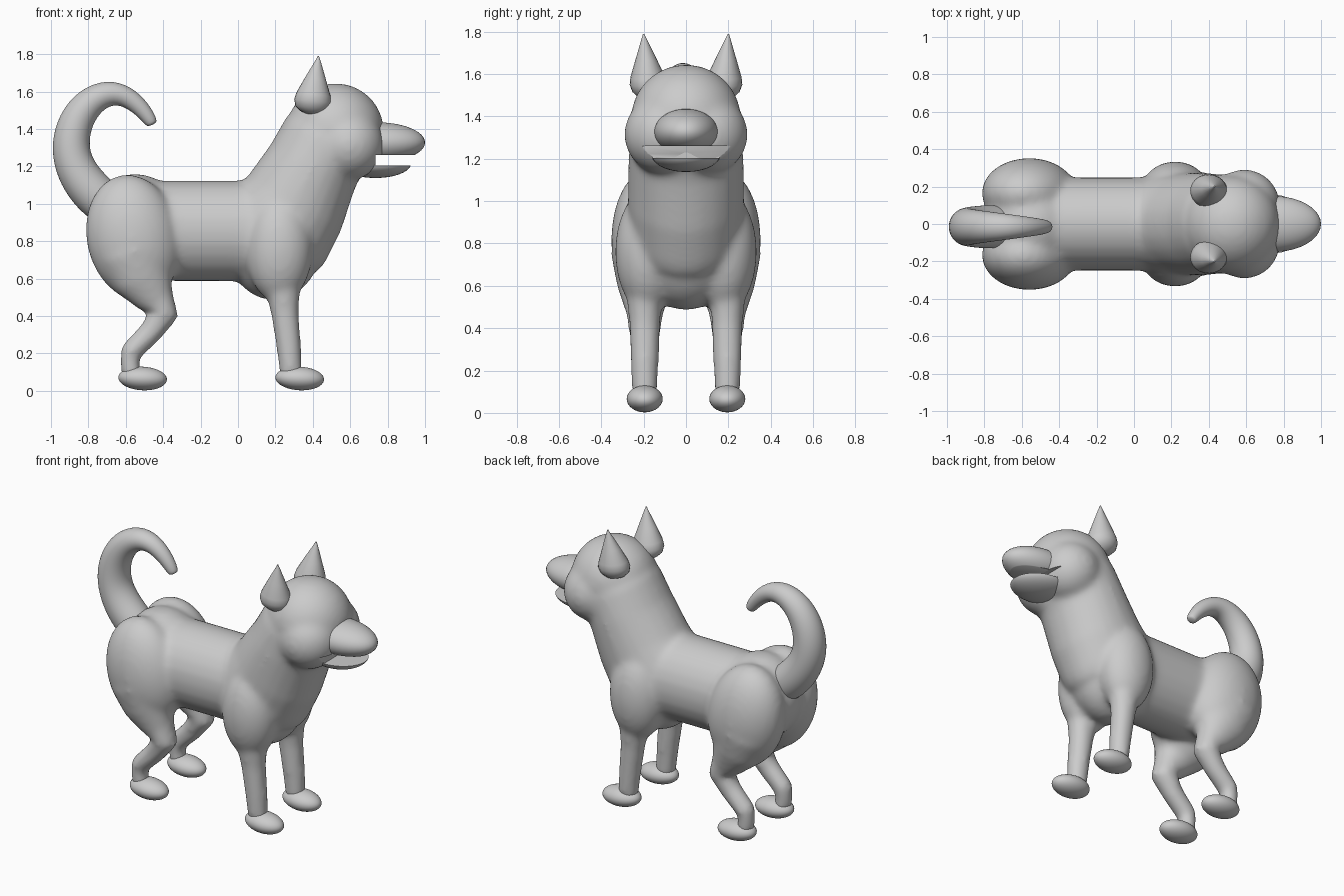
import bpy, bmesh, math
from mathutils import Matrix, Vector

if "Cube" in bpy.data.objects:
    bpy.data.objects.remove(bpy.data.objects["Cube"])


def ellipsoid(bm, c, r, tilt=0):
    m = (Matrix.Translation(c) @ Matrix.Rotation(math.radians(tilt), 4, 'Y')
         @ Matrix.Diagonal((*r, 1)))
    bmesh.ops.create_uvsphere(bm, u_segments=40, v_segments=24, radius=1, matrix=m)


def tube(bm, pts, y=0, n=24):
    """Loft through (x, z, in-plane radius, y radius) stations lying in a plane of constant y."""
    rings = []
    for i, (x, z, r, ry) in enumerate(pts):
        a, b = pts[max(i - 1, 0)], pts[min(i + 1, len(pts) - 1)]
        t = Vector((b[0] - a[0], 0, b[1] - a[1])).normalized()
        side = Vector((t.z, 0, -t.x))
        rings.append([bm.verts.new(Vector((x, y, z)) + side * r * math.cos(k * math.tau / n)
                      + Vector((0, ry, 0)) * math.sin(k * math.tau / n)) for k in range(n)])
    for p, q in zip(rings, rings[1:]):
        for k in range(n):
            bm.faces.new((p[k], p[(k + 1) % n], q[(k + 1) % n], q[k]))
    bm.faces.new(rings[0][::-1])
    bm.faces.new(rings[-1])


def finish(name, bm):
    bmesh.ops.recalc_face_normals(bm, faces=bm.faces)
    me = bpy.data.meshes.new(name)
    bm.to_mesh(me)
    bm.free()
    ob = bpy.data.objects.new(name, me)
    bpy.context.collection.objects.link(ob)
    return ob


def bake(ob, angle=40):
    """Apply modifiers and shade smooth."""
    dg = bpy.context.evaluated_depsgraph_get()
    me = bpy.data.meshes.new_from_object(ob.evaluated_get(dg))
    ob.modifiers.clear()
    ob.data = me
    bpy.ops.object.select_all(action='DESELECT')
    ob.select_set(True)
    bpy.context.view_layer.objects.active = ob
    bpy.ops.object.shade_smooth_by_angle(angle=math.radians(angle))


# mouth slot cutter
bm = bmesh.new()
bmesh.ops.create_cube(bm, size=1, matrix=Matrix.Translation((0.935, 0, 1.232))
                      @ Matrix.Diagonal((0.4, 0.8, 0.056, 1)))
slot = finish("mouth_cutter", bm)
slot.hide_render = True
slot.hide_set(True)


def cut_mouth(ob):
    m = ob.modifiers.new("mouth", 'BOOLEAN')
    m.object, m.operation, m.solver = slot, 'DIFFERENCE', 'EXACT'


# body: barrel, rump, chest, neck, head and limbs fused together
bm = bmesh.new()
tube(bm, [(-0.6, 0.87, 0.25, 0.24), (-0.35, 0.855, 0.27, 0.25),
          (0.0, 0.855, 0.27, 0.25), (0.25, 0.84, 0.28, 0.26)])
ellipsoid(bm, (-0.55, 0, 0.89), (0.26, 0.25, 0.27))
ellipsoid(bm, (0.19, 0, 0.8), (0.26, 0.25, 0.315))
tube(bm, [(0.17, 0.80, 0.31, 0.26), (0.21, 0.87, 0.315, 0.275), (0.30, 1.0, 0.29, 0.275),
          (0.40, 1.2, 0.255, 0.272), (0.48, 1.35, 0.25, 0.262)])
ellipsoid(bm, (0.52, 0, 1.39), (0.26, 0.26, 0.255))
for s in (-1, 1):
    ellipsoid(bm, (0.59, 0.1 * s, 1.315), (0.19, 0.192, 0.19))
    ellipsoid(bm, (0.22, 0.18 * s, 0.76), (0.18, 0.155, 0.29))
    ellipsoid(bm, (-0.56, 0.165 * s, 0.82), (0.25, 0.188, 0.34), -12)
    tube(bm, [(-0.56, 0.75, 0.21, 0.16), (-0.51, 0.6, 0.165, 0.13), (-0.435, 0.48, 0.1, 0.09),
              (-0.395, 0.41, 0.08, 0.08), (-0.47, 0.31, 0.065, 0.065), (-0.575, 0.205, 0.06, 0.062),
              (-0.578, 0.15, 0.052, 0.055), (-0.57, 0.07, 0.052, 0.055)], 0.195 * s)
    tube(bm, [(0.22, 0.7, 0.15, 0.13), (0.24, 0.54, 0.095, 0.085), (0.25, 0.42, 0.075, 0.074),
              (0.27, 0.25, 0.068, 0.068), (0.285, 0.07, 0.06, 0.06)], 0.195 * s)
body = finish("body", bm)
m = body.modifiers.new("fuse", 'REMESH')
m.mode, m.voxel_size = 'VOXEL', 0.016
m = body.modifiers.new("blend", 'SMOOTH')
m.factor, m.iterations = 0.5, 20
cut_mouth(body)
bake(body)

# muzzle and lower jaw
for name, c, r in (("muzzle", (0.74, 0, 1.328), (0.26, 0.15, 0.108)),
                   ("lower_jaw", (0.735, 0, 1.215), (0.19, 0.16, 0.077))):
    bm = bmesh.new()
    ellipsoid(bm, c, r)
    ob = finish(name, bm)
    cut_mouth(ob)
    bake(ob)

# feet
for s, side in ((-1, "right"), (1, "left")):
    for x, name in ((0.33, "front"), (-0.51, "hind")):
        bm = bmesh.new()
        ellipsoid(bm, (x, 0.195 * s, 0.066), (0.13, 0.085, 0.063), 3)
        bake(finish(f"{name}_{side}_foot", bm))
    # pointed ears with rounded bases
    bm = bmesh.new()
    tube(bm, [(0.393, 1.478, 0.03, 0.03), (0.395, 1.49, 0.062, 0.055), (0.397, 1.515, 0.09, 0.08),
              (0.4, 1.55, 0.1, 0.09), (0.404, 1.585, 0.092, 0.083), (0.415, 1.67, 0.056, 0.05),
              (0.428, 1.765, 0.014, 0.013), (0.43, 1.79, 0.003, 0.003)])
    for v in bm.verts:  # lean slightly outward
        v.co.y += s * (0.17 + 0.1 * (v.co.z - 1.49))
    ear = finish(side + "_ear", bm)
    bake(ear, 60)

# curled tail
bm = bmesh.new()
path = [(-0.68, 0.97, 0.10), (-0.73, 1.015, 0.118), (-0.82, 1.105, 0.115), (-0.88, 1.21, 0.107),
        (-0.898, 1.32, 0.102), (-0.872, 1.44, 0.095), (-0.80, 1.545, 0.085), (-0.69, 1.6, 0.071),
        (-0.59, 1.575, 0.057), (-0.51, 1.505, 0.045), (-0.465, 1.44, 0.035), (-0.457, 1.422, 0.025)]
tube(bm, [(x, z, r, r) for x, z, r in path], -0.015)
tail = finish("tail", bm)
m = tail.modifiers.new("round", 'SUBSURF')
m.levels = m.render_levels = 2
bake(tail, 60)
